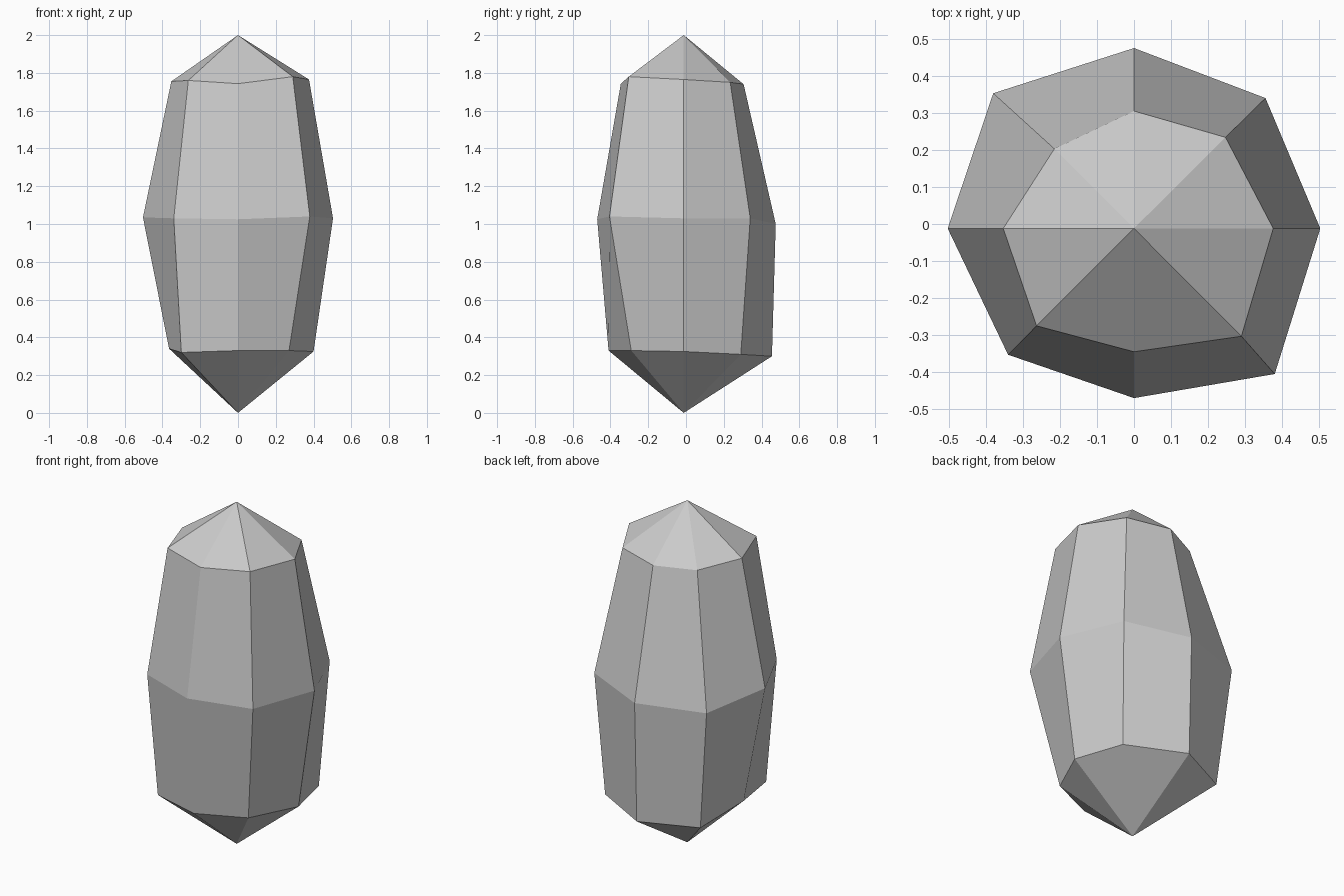
import bpy, bmesh

CY = -0.012  # y of the stone's axis

# Eight-sided irregular rings: right, back right, back, back left, left, front left, front, front right
lower = [(0.40, CY, 0.325), (0.32, 0.29, 0.31), (0, 0.455, 0.30), (-0.31, 0.31, 0.29),
         (-0.365, CY, 0.34), (-0.30, -0.312, 0.32), (0, -0.41, 0.33), (0.27, -0.29, 0.33)]
middle = [(0.503, CY, 1.03), (0.355, 0.34, 1.03), (0, 0.475, 1.0), (-0.38, 0.353, 0.995),
          (-0.503, CY, 1.035), (-0.34, -0.353, 1.03), (0, -0.47, 1.025), (0.38, -0.405, 1.04)]
upper = [(0.376, CY, 1.765), (0.247, 0.234, 1.75), (0, 0.305, 1.74), (-0.215, 0.203, 1.73),
         (-0.353, CY, 1.755), (-0.263, -0.275, 1.76), (0, -0.345, 1.743), (0.29, -0.303, 1.78)]

bm = bmesh.new()
rings = [[bm.verts.new(p) for p in ring] for ring in (lower, middle, upper)]
bottom = bm.verts.new((0, CY, 0))
top = bm.verts.new((0, CY, 2))

# Side facets between rings, pointed facets to both tips
for i in range(8):
    j = (i + 1) % 8
    for a, b in zip(rings, rings[1:]):
        bm.faces.new((a[i], a[j], b[j], b[i]))
    bm.faces.new((rings[0][j], rings[0][i], bottom))
    bm.faces.new((rings[-1][i], rings[-1][j], top))
bmesh.ops.recalc_face_normals(bm, faces=bm.faces)

mesh = bpy.data.meshes.new("crystal")
bm.to_mesh(mesh)
bm.free()
bpy.context.collection.objects.link(bpy.data.objects.new("crystal", mesh))
